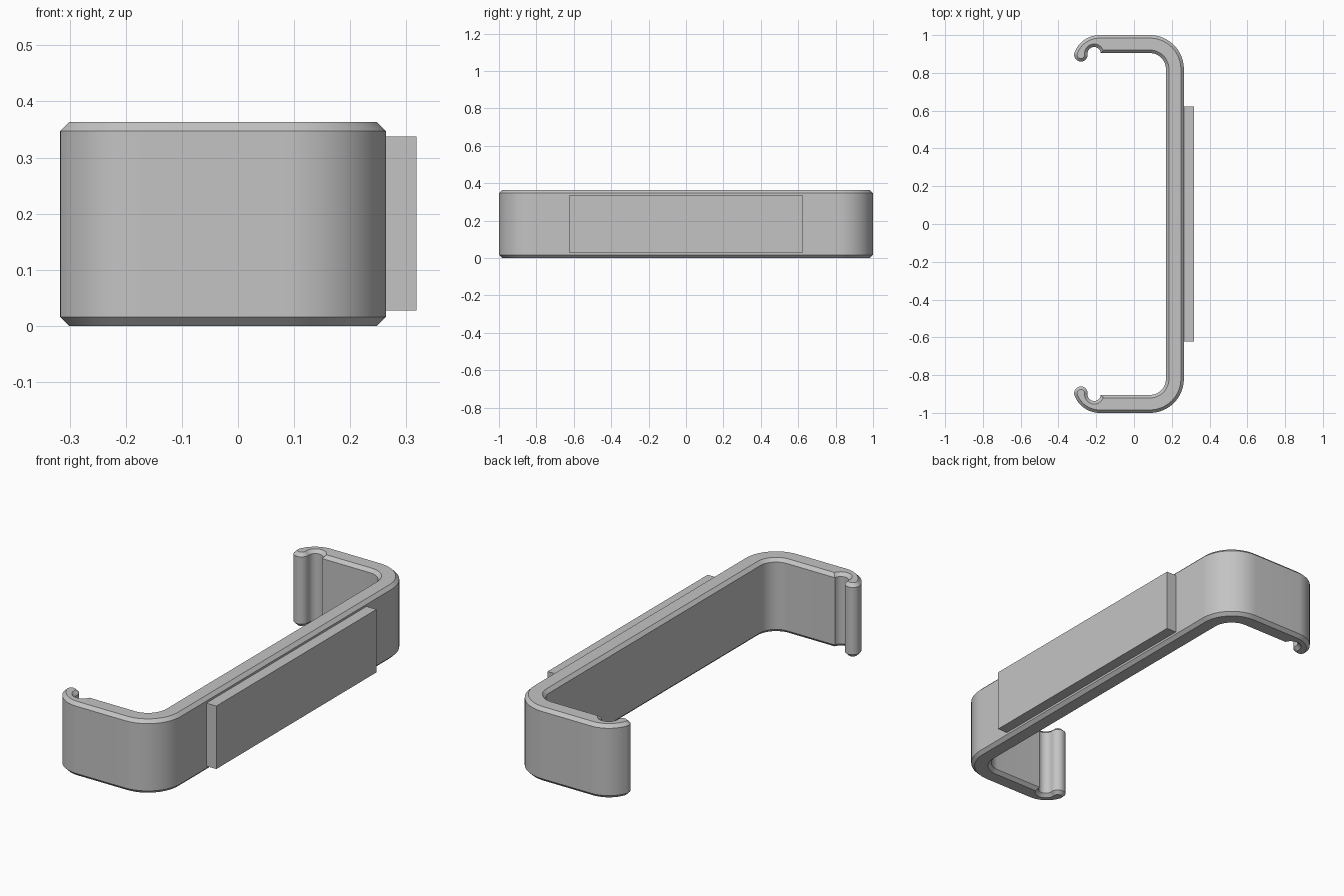
import bpy
import bmesh
from math import radians, cos, sin
from mathutils import Vector

if "Cube" in bpy.data.objects:
    bpy.data.objects.remove(bpy.data.objects["Cube"], do_unlink=True)

HEIGHT, CHAMFER = 0.363, 0.016

grey = bpy.data.materials.new("plain grey")
grey.use_nodes = True
colour = (0.55, 0.55, 0.55, 1)
grey.diffuse_color = colour
grey.node_tree.nodes["Principled BSDF"].inputs["Base Color"].default_value = colour


def arc(cx, cy, r, start, end, steps):
    angles = [radians(start + (end - start) * i / steps) for i in range(steps + 1)]
    return [Vector((cx + r * cos(a), cy + r * sin(a))) for a in angles]


def inset(loop, d):
    """Mitred inward offset of a counter-clockwise loop."""
    result = []
    for i, p in enumerate(loop):
        a = (p - loop[i - 1]).normalized()
        b = (loop[(i + 1) % len(loop)] - p).normalized()
        na, nb = Vector((-a.y, a.x)), Vector((-b.y, b.x))
        result.append(p + (na + nb) * d / (1 + na.dot(nb)))
    return result


def finish(name, bm):
    bmesh.ops.recalc_face_normals(bm, faces=bm.faces)
    mesh = bpy.data.meshes.new(name)
    bm.to_mesh(mesh)
    bm.free()
    mesh.materials.append(grey)
    obj = bpy.data.objects.new(name, mesh)
    bpy.context.collection.objects.link(obj)
    return obj


# Half of the clip outline: inner corner, notch, rounded tip, hook, outer corner
half = arc(0.084, 0.82, 0.085, 0, 90, 14)
half += arc(-0.211, 0.902, 0.035, 5, 180, 14)
half += arc(-0.281, 0.896, 0.036, 0, -200, 18)
half += arc(-0.183, 0.86, 0.14, 158, 90, 14)
half += arc(0.084, 0.82, 0.18, 90, 0, 20)
outline = half + [Vector((p.x, -p.y)) for p in reversed(half)]
outline.reverse()

# Clip body: outline extruded upward, with chamfered rims
bm = bmesh.new()
rim = inset(outline, CHAMFER)
levels = [(rim, 0), (outline, CHAMFER), (outline, HEIGHT - CHAMFER), (rim, HEIGHT)]
rings = [[bm.verts.new((p.x, p.y, z)) for p in loop] for loop, z in levels]
for low, high in zip(rings, rings[1:]):
    for i in range(len(low)):
        j = (i + 1) % len(low)
        bm.faces.new((low[i], low[j], high[j], high[i]))
bm.faces.new(list(reversed(rings[0])))
bm.faces.new(rings[-1])
clip = finish("clip_body", bm)
bpy.ops.object.select_all(action="DESELECT")
clip.select_set(True)
bpy.context.view_layer.objects.active = clip
bpy.ops.object.shade_smooth_by_angle(angle=radians(30))

# Flat mounting plate on the outer side
bm = bmesh.new()
bmesh.ops.create_cube(bm, size=1)
bmesh.ops.scale(bm, vec=(0.056, 1.246, 0.31), verts=bm.verts)
bmesh.ops.translate(bm, vec=(0.29, 0, 0.182), verts=bm.verts)
finish("mounting_plate", bm)
